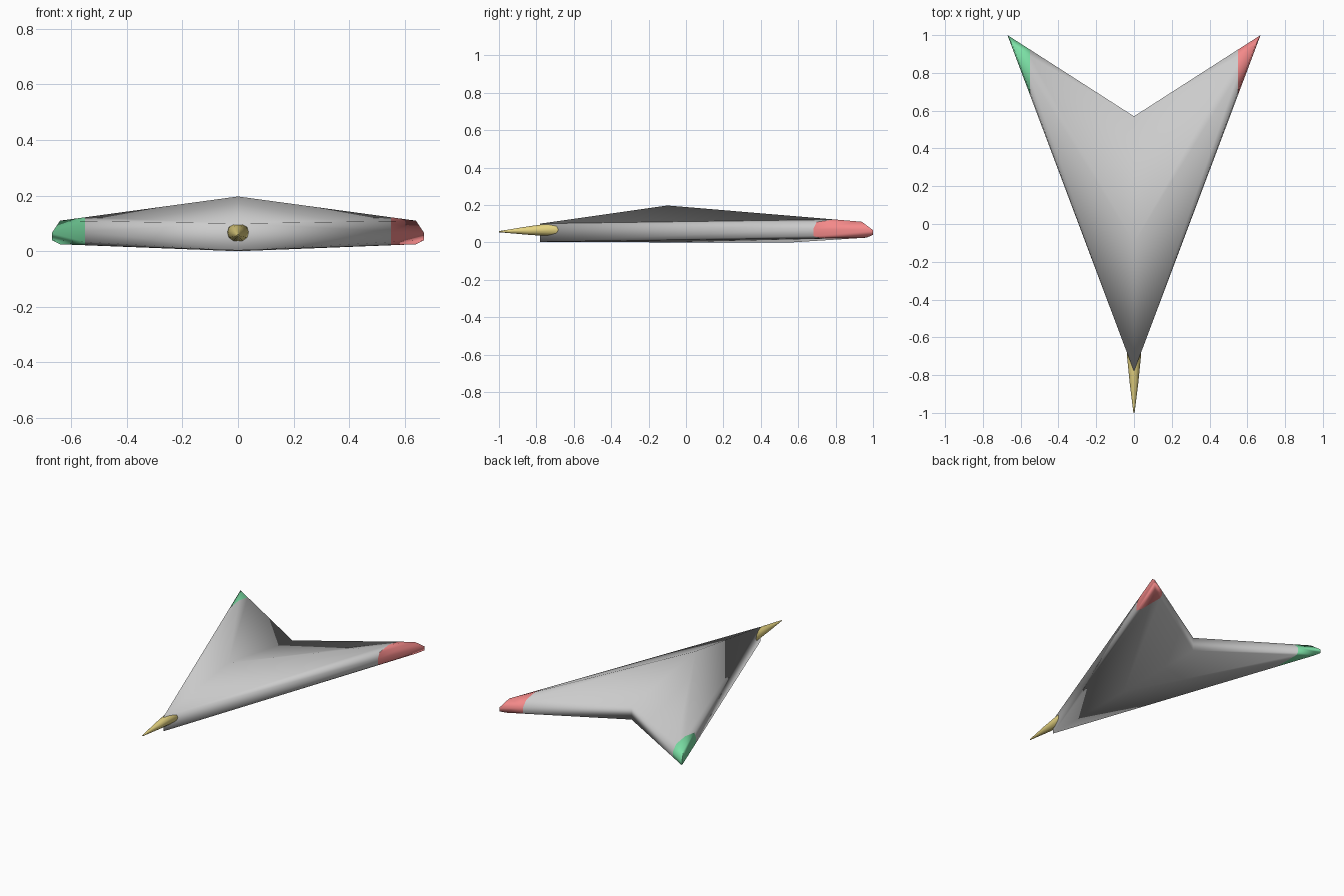
import bpy, bmesh, math
from mathutils import Vector

if "Cube" in bpy.data.objects:
    bpy.data.objects.remove(bpy.data.objects["Cube"])


def material(name, color):
    m = bpy.data.materials.new(name)
    m.diffuse_color = (*color, 1)
    m.use_nodes = True
    m.node_tree.nodes["Principled BSDF"].inputs["Base Color"].default_value = m.diffuse_color
    return m


def finish(name, bm, mat=None, angle=80):
    mesh = bpy.data.meshes.new(name)
    bm.to_mesh(mesh)
    bm.free()
    obj = bpy.data.objects.new(name, mesh)
    bpy.context.collection.objects.link(obj)
    if mat:
        mesh.materials.append(mat)
    bpy.ops.object.select_all(action='DESELECT')
    obj.select_set(True)
    bpy.context.view_layer.objects.active = obj
    bpy.ops.object.shade_smooth_by_angle(angle=math.radians(angle))
    return obj


# Half of the wing: centreline points, then wingtip points
POINTS = {
    "nose_top": (0, -.78, .10), "nose_low": (0, -.78, .003),
    "peak": (0, -.10, .197), "keel": (0, -.10, 0),
    "notch_top": (0, .57, .09), "notch_low": (0, .57, 0),
    "tip_top": (.67, 1, .065), "tip_low": (.67, 1, .04),
    "ridge": (.64, .94, .11), "belly": (.64, .965, .025),
}
FACES = [
    "nose_top ridge peak", "nose_top tip_top ridge",      # upper front
    "peak ridge notch_top", "ridge tip_top notch_top",    # upper rear
    "nose_low tip_low tip_top nose_top",                  # leading edge
    "notch_top tip_top tip_low notch_low",                # trailing edge
    "nose_low keel belly", "nose_low belly tip_low",      # lower front
    "keel notch_low belly", "belly notch_low tip_low",    # lower rear
]


def wing():
    bm = bmesh.new()
    for side in (1, -1):
        v = {k: bm.verts.new((x * side, y, z)) for k, (x, y, z) in POINTS.items()}
        for f in FACES:
            bm.faces.new([v[k] for k in f.split()])
    bmesh.ops.remove_doubles(bm, verts=bm.verts, dist=1e-5)
    bmesh.ops.recalc_face_normals(bm, faces=bm.faces)
    return bm


def cut(bm, x, side, keep_outside):
    bmesh.ops.bisect_plane(bm, geom=bm.verts[:] + bm.edges[:] + bm.faces[:],
                           plane_co=(x * side, 0, 0), plane_no=(side, 0, 0),
                           clear_inner=keep_outside, clear_outer=not keep_outside)


# Main body between the two coloured tips
body = wing()
for s in (1, -1):
    cut(body, .55, s, False)
finish("wing_body", body)

# Coloured wingtips
for name, s, color in (("right_wingtip", 1, (.9, .25, .25)),
                       ("left_wingtip", -1, (.2, .75, .38))):
    tip = wing()
    cut(tip, .55, s, True)
    finish(name, tip, material(name + "_paint", color))

# Nose spike, drooping slightly towards its point
spike = bmesh.new()
rings = []
for y, r, z in ((-1, .003, .057), (-.84, .023, .063), (-.69, .038, .068), (-.64, .030, .068)):
    rings.append([spike.verts.new((r * math.cos(a), y, z + r * math.sin(a)))
                  for a in (i * math.tau / 12 for i in range(12))])
for a, b in zip(rings, rings[1:]):
    for i in range(12):
        j = (i + 1) % 12
        spike.faces.new((a[i], a[j], b[j], b[i]))
spike.faces.new(rings[0])
spike.faces.new(rings[-1])
bmesh.ops.recalc_face_normals(spike, faces=spike.faces)
finish("nose_spike", spike, material("brass", (.78, .65, .22)), 50)
